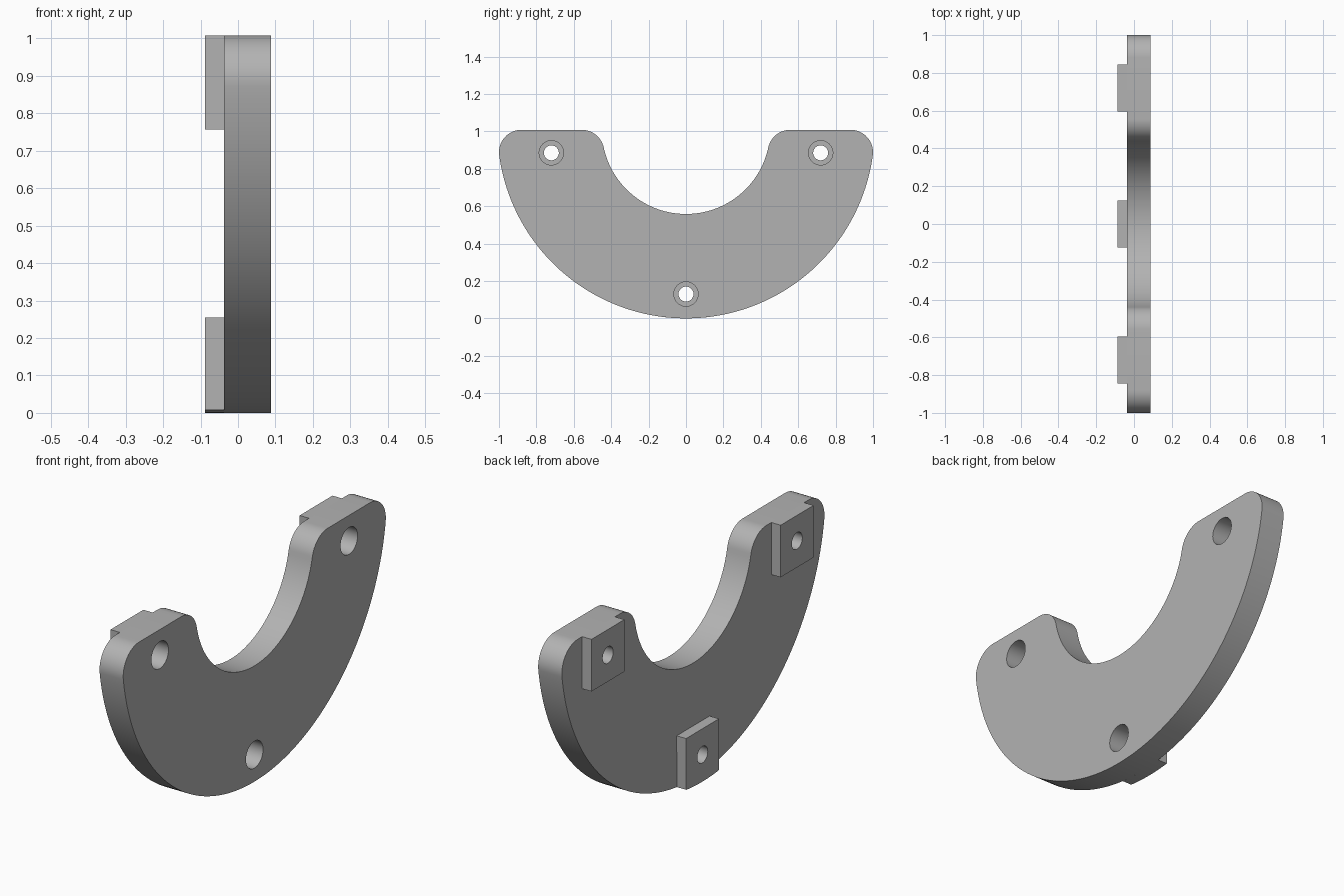
import bpy, bmesh
from math import sin, cos, pi, sqrt, atan2, radians

cube = bpy.data.objects.get("Cube")
if cube:
    bpy.data.objects.remove(cube, do_unlink=True)

TOP, R_OUT, R_IN, FILLET = 1.008, 1.008, 0.45, 0.12
X_TAB, X_BACK, X_FRONT = -0.088, -0.038, 0.088
BORE_FLOOR = -0.012
HOLES = {"left": (-0.72, 0.885), "right": (0.72, 0.885), "bottom": (0, 0.13)}

metal = bpy.data.materials.new("grey metal")
metal.use_nodes = True
GREY = (0.45, 0.45, 0.45, 1)
metal.diffuse_color = GREY
metal.node_tree.nodes["Principled BSDF"].inputs["Base Color"].default_value = GREY


def arc(cy, cz, r, a0, a1, n):
    return [(cy + r * cos(a0 + (a1 - a0) * i / n), cz + r * sin(a0 + (a1 - a0) * i / n))
            for i in range(n + 1)]


def prism(name, outline, x0, x1):
    """Extrude a (y, z) outline along x."""
    bm = bmesh.new()
    face = bm.faces.new([bm.verts.new((x0, y, z)) for y, z in outline])
    new = bmesh.ops.extrude_face_region(bm, geom=[face])["geom"]
    bmesh.ops.translate(bm, vec=(x1 - x0, 0, 0),
                        verts=[v for v in new if isinstance(v, bmesh.types.BMVert)])
    bmesh.ops.recalc_face_normals(bm, faces=bm.faces)
    mesh = bpy.data.meshes.new(name)
    bm.to_mesh(mesh)
    bm.free()
    mesh.materials.append(metal)
    obj = bpy.data.objects.new(name, mesh)
    bpy.context.collection.objects.link(obj)
    return obj


def drill(obj, centre, radius, x0, x1):
    """Cut a round hole along x and apply it."""
    cutter = prism("hole_cutter", arc(*centre, radius, 0, 2 * pi, 48)[:-1], x0, x1)
    cutter.hide_render = True
    mod = obj.modifiers.new("hole", "BOOLEAN")
    mod.operation, mod.solver, mod.object = "DIFFERENCE", "EXACT", cutter
    bpy.context.view_layer.objects.active = obj
    bpy.ops.object.modifier_apply(modifier=mod.name)
    bpy.data.objects.remove(cutter, do_unlink=True)


def smooth(obj):
    bpy.ops.object.select_all(action="DESELECT")
    obj.select_set(True)
    bpy.context.view_layer.objects.active = obj
    bpy.ops.object.shade_smooth_by_angle(angle=radians(30))


# Half-ring plate with rounded ends
cz = TOP - FILLET
c_out = sqrt((R_OUT - FILLET) ** 2 - FILLET ** 2)
c_in = sqrt((R_IN + FILLET) ** 2 - FILLET ** 2)
a_out, a_in = atan2(-FILLET, c_out), atan2(-FILLET, c_in)
right_end = (arc(c_out, cz, FILLET, a_out, pi / 2, 16)
             + arc(c_in, cz, FILLET, pi / 2, pi + a_in, 16))
inner = arc(0, TOP, R_IN, a_in, -pi - a_in, 64)[1:-1]
left_end = [(-y, z) for y, z in reversed(right_end)]
outer = arc(0, TOP, R_OUT, -pi - a_out, a_out, 96)[1:-1]
plate = prism("curved_plate", right_end + inner + left_end + outer, X_BACK, X_FRONT)
for centre in HOLES.values():
    drill(plate, centre, 0.065, BORE_FLOOR, 0.2)
    drill(plate, centre, 0.04, -0.2, 0.2)
smooth(plate)

# Square mounting pads, the lowest one following the outer curve
HALF = 0.125
for side, (y, z) in HOLES.items():
    if side == "bottom":
        a = atan2(HALF, R_OUT)
        outline = arc(0, TOP, R_OUT, -pi / 2 - a, -pi / 2 + a, 12) + [(HALF, 0.255), (-HALF, 0.255)]
    else:
        outline = [(y - HALF, 0.757), (y + HALF, 0.757), (y + HALF, TOP), (y - HALF, TOP)]
    pad = prism(side + "_pad", outline, X_TAB, X_BACK)
    drill(pad, (y, z), 0.04, -0.2, 0.2)
    smooth(pad)
